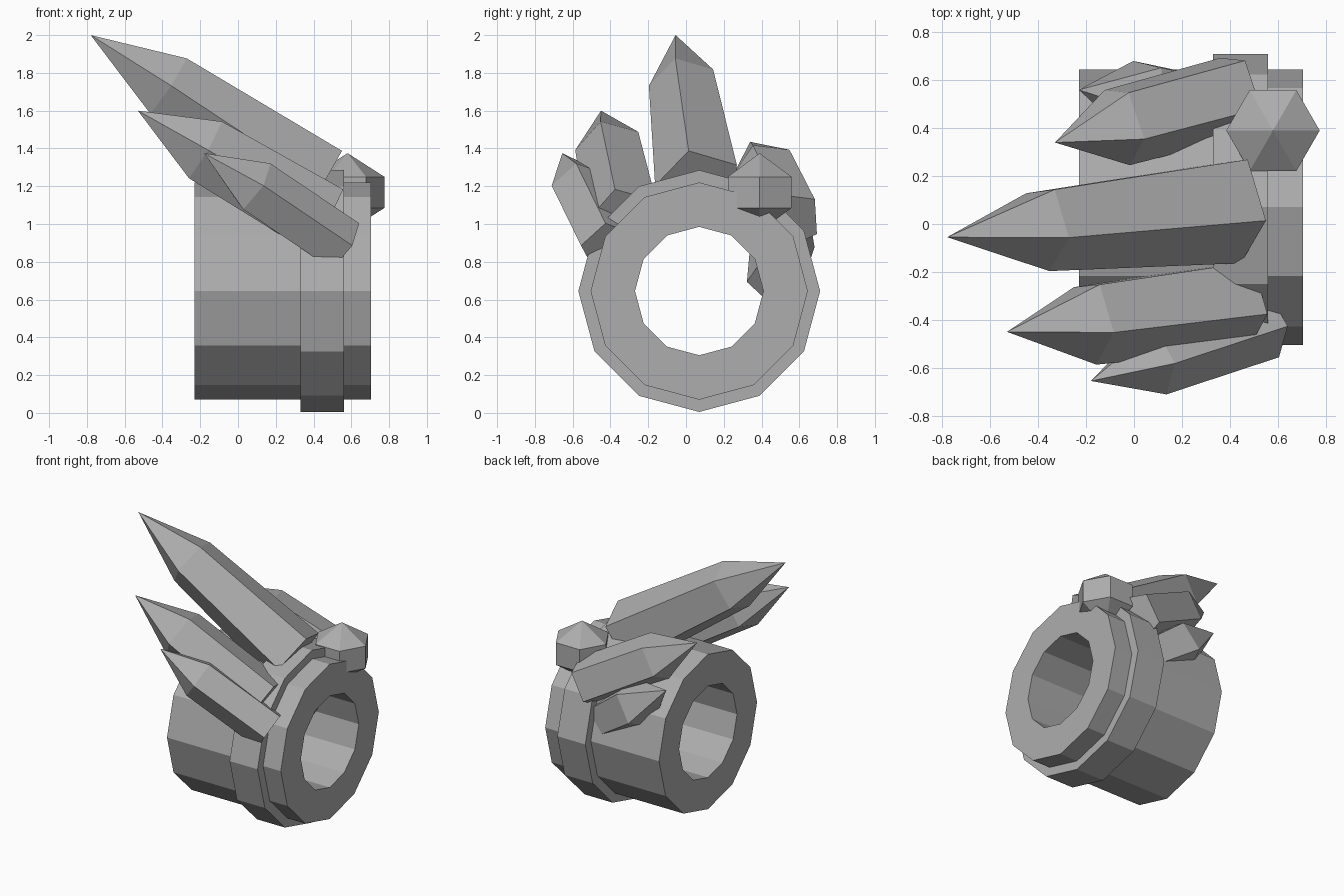
import bpy, bmesh
from math import sin, cos, tau
from mathutils import Vector, Matrix

cube = bpy.data.objects.get("Cube")
if cube:
    bpy.data.objects.remove(cube, do_unlink=True)

grey = bpy.data.materials.new("stone_grey")
grey.use_nodes = True
grey.diffuse_color = (0.42, 0.42, 0.42, 1)
grey.node_tree.nodes["Principled BSDF"].inputs["Base Color"].default_value = grey.diffuse_color

RING_CENTRE = Vector((0, 0.07, 0.645))


def finish(name, bm):
    """Turn a bmesh into a flat-shaded object."""
    bmesh.ops.recalc_face_normals(bm, faces=bm.faces)
    mesh = bpy.data.meshes.new(name)
    bm.to_mesh(mesh)
    bm.free()
    mesh.materials.append(grey)
    obj = bpy.data.objects.new(name, mesh)
    bpy.context.collection.objects.link(obj)
    return obj


def bridge(bm, a, b):
    """Join two closed loops with quads."""
    n = len(a)
    for i in range(n):
        j = (i + 1) % n
        bm.faces.new((a[i], a[j], b[j], b[i]))


def ring(name, x_start, x_end, outer, inner, sides=12):
    """Hollow cylinder along x around the ring centre."""
    bm = bmesh.new()
    loops = []
    for x, r in ((x_start, outer), (x_end, outer), (x_end, inner), (x_start, inner)):
        loops.append([bm.verts.new(RING_CENTRE + Vector((x, r * sin(tau * i / sides), r * cos(tau * i / sides))))
                      for i in range(sides)])
    for i in range(4):
        bridge(bm, loops[i], loops[(i + 1) % 4])
    return finish(name, bm)


def crystal(name, tip, base, ridge, base_r, shoulder_r, tip_len, sides=5, base_len=0):
    """Prism from base to shoulder, closed by a point; base_len adds a lower point."""
    tip, base = Vector(tip), Vector(base)
    axis = (tip - base).normalized()
    u = Vector(ridge)
    u = (u - axis * u.dot(axis)).normalized()
    bm = bmesh.new()
    loops = []
    for centre, r in ((base, base_r), (tip - axis * tip_len, shoulder_r)):
        loops.append([bm.verts.new(centre + Matrix.Rotation(tau * i / sides, 3, axis) @ u * r)
                      for i in range(sides)])
    bridge(bm, *loops)
    point = bm.verts.new(tip)
    for i in range(sides):
        bm.faces.new((loops[1][i], loops[1][(i + 1) % sides], point))
    if base_len:
        low = bm.verts.new(base - axis * base_len)
        for i in range(sides):
            bm.faces.new((loops[0][(i + 1) % sides], loops[0][i], low))
    else:
        bm.faces.new(loops[0])
    return finish(name, bm)


# Twelve-sided tube and its raised band
ring("tube", -0.23, 0.705, 0.575, 0.34)
ring("raised_band", 0.33, 0.56, 0.64, 0.5)

# Leaning crystals, fanned over the top of the tube
crystal("centre_crystal", (-0.78, -0.055, 2.0), (0.42, 0.07, 1.2), (0.58, -0.235, 0.78), 0.235, 0.185, 0.49)
crystal("front_crystal", (-0.53, -0.45, 1.6), (0.454, -0.324, 1.02), (0.51, -0.26, 0.82), 0.2, 0.183, 0.41)
crystal("back_crystal", (-0.33, 0.34, 1.435), (0.437, 0.546, 1.016), (0.025, 0.12, 0.1), 0.18, 0.175, 0.33)
crystal("low_front_crystal", (-0.18, -0.655, 1.375), (0.554, -0.413, 0.88), (0.06, -0.14, 0), 0.152, 0.152, 0.33)
crystal("low_back_crystal", (-0.23, 0.56, 1.14), (0.4, 0.47, 0.7), (-0.03, 0.157, -0.083), 0.15, 0.18, 0.32)

# Six-sided upright gem
crystal("upright_gem", (0.58, 0.39, 1.375), (0.58, 0.39, 1.085), (1, 0, 0), 0.195, 0.195, 0.125, 6, 0.125)
